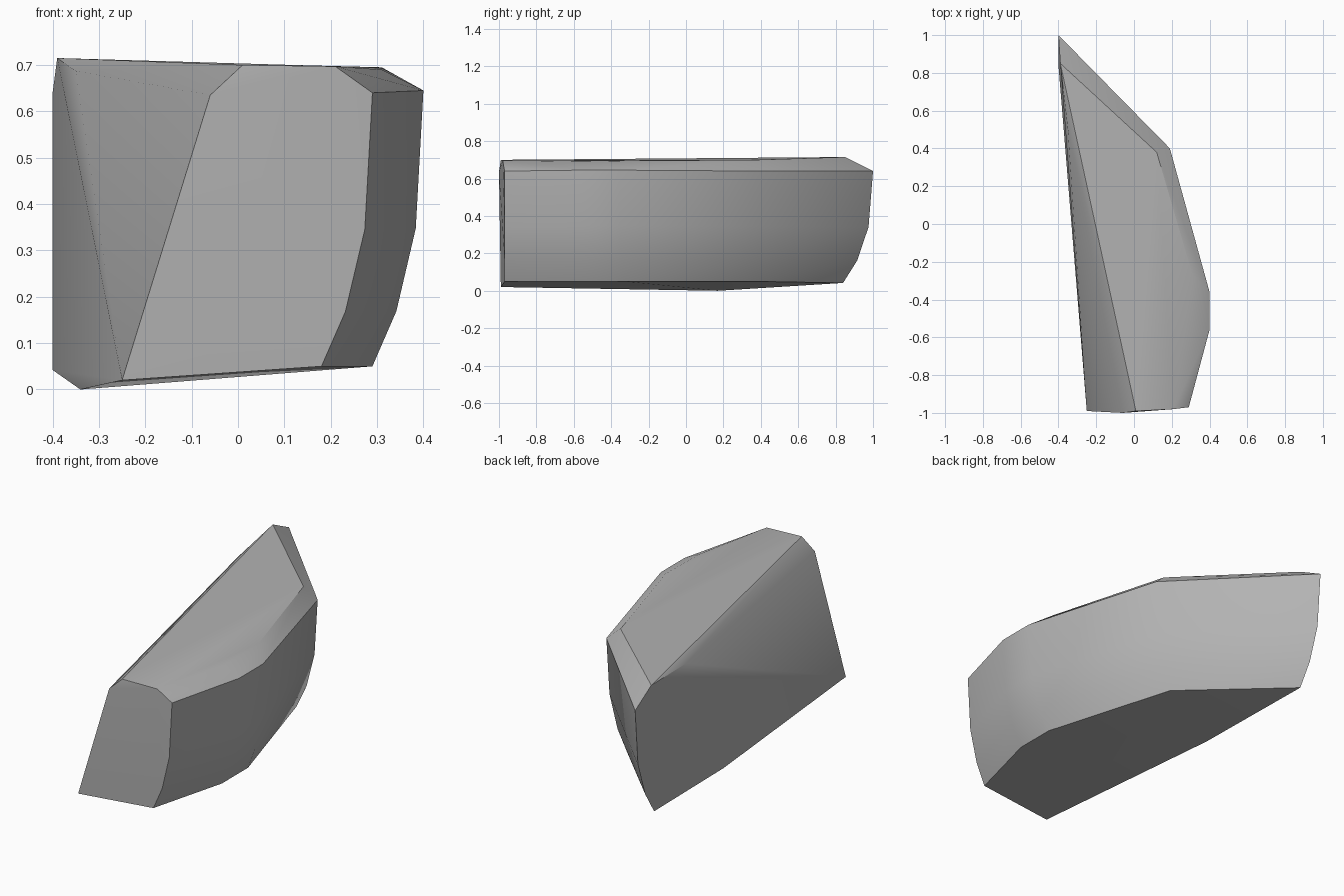
import bpy
import bmesh
from math import radians
from mathutils import Vector

cube = bpy.data.objects.get("Cube")
if cube:
    bpy.data.objects.remove(cube, do_unlink=True)

# Stone colour
stone = bpy.data.materials.new("stone grey")
stone.use_nodes = True
grey = (0.45, 0.45, 0.45, 1)
stone.diffuse_color = grey
stone.node_tree.nodes["Principled BSDF"].inputs["Base Color"].default_value = grey

# Rounded flank: each column runs from a lower corner to an upper corner
columns = [
    ((0.18, -0.97, 0.05), (0.29, -0.97, 0.64)),
    ((0.29, -0.55, 0.05), (0.40, -0.56, 0.645)),
    ((0.29, -0.33, 0.05), (0.40, -0.36, 0.645)),
    ((0.08, 0.38, 0.05), (0.19, 0.40, 0.64)),
    ((-0.40, 0.84, 0.042), (-0.40, 1.00, 0.64)),
]
# (height share, outward share) of the bulging section
section = [(0, 0), (0.2, 0.47), (0.5, 0.85), (1, 1)]

points = []
for low, high in columns:
    low, high = Vector(low), Vector(high)
    for rise, out in section:
        p = low.lerp(high, out)
        p.z = low.z + (high.z - low.z) * rise
        points.append(p)

# Top rim, inside the chamfer
points += [(-0.39, 0.85, 0.715), (0.12, 0.38, 0.70), (0.31, -0.27, 0.695),
           (0.31, -0.56, 0.69), (0.21, -0.98, 0.697), (0.01, -0.99, 0.70)]
# Split face on the other side and its lower edge
points += [(-0.35, 0.50, 0.687), (-0.06, -1.00, 0.635),
           (-0.25, -0.99, 0.02), (-0.34, 0.17, 0)]

# Wrap the corners in a closed faceted skin
bm = bmesh.new()
for p in points:
    bm.verts.new(p)
hull = bmesh.ops.convex_hull(bm, input=bm.verts)
loose = [v for v in bm.verts if not v.link_faces]
bmesh.ops.delete(bm, geom=loose, context='VERTS')
bmesh.ops.dissolve_limit(bm, angle_limit=radians(1.5),
                         verts=bm.verts, edges=bm.edges)
bmesh.ops.recalc_face_normals(bm, faces=bm.faces)

mesh = bpy.data.meshes.new("rock")
bm.to_mesh(mesh)
bm.free()
mesh.materials.append(stone)
rock = bpy.data.objects.new("rock", mesh)
bpy.context.collection.objects.link(rock)

# Soft flank, crisp fracture edges
bpy.ops.object.select_all(action='DESELECT')
rock.select_set(True)
bpy.context.view_layer.objects.active = rock
bpy.ops.object.shade_smooth_by_angle(angle=radians(35))
